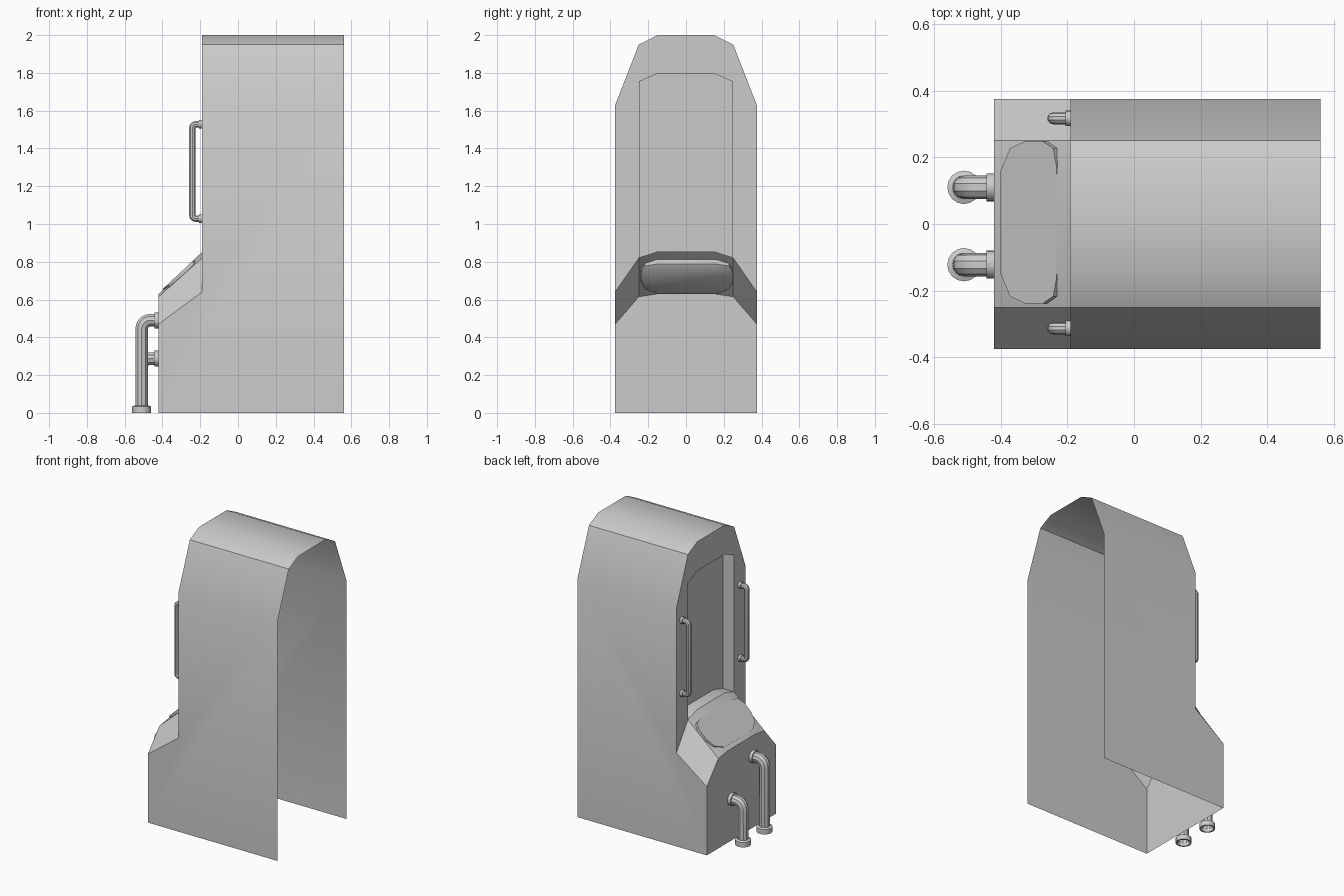
import bpy, bmesh, math
from mathutils import Vector

if "Cube" in bpy.data.objects:
    bpy.data.objects.remove(bpy.data.objects["Cube"])

XF, XM, XB, XD = -0.42, -0.19, 0.56, -0.107   # console front, cabinet front, open rear, recess floor


def make_mesh(name, faces):
    """Build a welded mesh from lists of face corner points."""
    bm = bmesh.new()
    for f in faces:
        bm.faces.new([bm.verts.new(p) for p in f])
    bmesh.ops.remove_doubles(bm, verts=bm.verts, dist=0.0005)
    bmesh.ops.recalc_face_normals(bm, faces=bm.faces)
    me = bpy.data.meshes.new(name)
    bm.to_mesh(me)
    bm.free()
    ob = bpy.data.objects.new(name, me)
    bpy.context.collection.objects.link(ob)
    smooth(ob)
    return ob


def smooth(ob):
    bpy.ops.object.select_all(action='DESELECT')
    ob.select_set(True)
    bpy.context.view_layer.objects.active = ob
    bpy.ops.object.shade_smooth_by_angle(angle=math.radians(30))


def arch(x, half):
    """Full symmetric arch at x from one half given as (y, z)."""
    return [(x, y, z) for y, z in half] + [(x, -y, z) for y, z in reversed(half)]


def strip(a, b, closed=False):
    n = len(a)
    return [[a[i], a[(i + 1) % n], b[(i + 1) % n], b[i]] for i in range(n if closed else n - 1)]


def tube(name, corners, r, bend, caps=True):
    """Round pipe through corner points with rounded elbows."""
    c = [Vector(p) for p in corners]
    pts = [c[0]]
    for p, q, s in zip(c, c[1:], c[2:]):
        u, v = (p - q).normalized() * bend, (s - q).normalized() * bend
        for k in range(6):
            a = k / 5 * math.pi / 2
            pts.append(q + u * (1 - math.sin(a)) + v * (1 - math.cos(a)))
    pts.append(c[-1])
    cu = bpy.data.curves.new(name, 'CURVE')
    cu.dimensions = '3D'
    cu.bevel_depth, cu.bevel_resolution, cu.use_fill_caps = r, 3, caps
    sp = cu.splines.new('POLY')
    sp.points.add(len(pts) - 1)
    for sp_p, p in zip(sp.points, pts):
        sp_p.co = (*p, 1)
    ob = bpy.data.objects.new(name, cu)
    bpy.context.collection.objects.link(ob)
    bpy.ops.object.select_all(action='DESELECT')
    ob.select_set(True)
    bpy.context.view_layer.objects.active = ob
    bpy.ops.object.convert(target='MESH')
    smooth(bpy.context.view_layer.objects.active)


def collar(name, loc, r, depth, along_x=True):
    bpy.ops.mesh.primitive_cylinder_add(vertices=16, radius=r, depth=depth, location=loc,
                                        rotation=(0, math.pi / 2 if along_x else 0, 0))
    ob = bpy.context.object
    ob.name = name
    smooth(ob)


# Cabinet: thin shell, open at the rear (+x) and underneath
roof = [(0.375, 1.63), (0.25, 1.95), (0.15, 2.0)]
low = [(0.375, 0.47), (0.25, 0.615), (0.15, 0.63)]
high = [(0.375, 0.64), (0.25, 0.82), (0.15, 0.852)]
door = [(0.25, 0.82), (0.25, 1.755), (0.15, 1.80)]
faces = strip(arch(XB, roof), arch(XM, roof))
faces += strip(arch(XF, low), arch(XM, high))
faces.append(arch(XF, [(0.375, 0)] + low))
for y in (0.375, -0.375):
    faces.append([(XB, y, 0), (XB, y, 1.63), (XM, y, 1.63), (XM, y, 0.64), (XF, y, 0.47), (XF, y, 0)])
outer = arch(XM, [(0.375, 0.64)] + roof)
inner = arch(XM, [door[0], door[1], door[1], door[2]])
for q in strip(outer, inner):
    faces.append(list(dict.fromkeys(q)))
# Recessed doorway
opening = arch(XM, door + [])
sill = [(XM, -0.15, 0.852), (XM, 0.15, 0.852)]
loop = opening + sill
floor = [(XD, y, z) for _, y, z in loop]
faces += strip(loop, floor, True) + [floor]
make_mesh("cabinet_shell", faces)

# Tilted control screen set into the console slope
half = [(-0.40, 0.155), (-0.372, 0.222), (-0.325, 0.244), (-0.275, 0.244), (-0.242, 0.222), (-0.232, 0.165)]
outline = half + [(x, -y) for x, y in reversed(half)]


def screen_ring(scale, sink):
    ring = []
    for x, y in outline:
        d = (x + 0.316) * scale
        ring.append((-0.316 + d + sink, 0.005 + y * (1 - (1 - scale) * 0.3), 0.733 + d * 0.94 - sink))
    return ring


top, mid, base = screen_ring(1, 0), screen_ring(1, 0.025), screen_ring(0.7, 0.035)
make_mesh("control_screen", [top, base] + strip(top, mid, True) + strip(mid, base, True))

# Grab handles on both sides of the doorway
for y, side in ((0.317, "left"), (-0.313, "right")):
    tube("handle_" + side, [(XM, y, 1.528), (-0.242, y, 1.528), (-0.242, y, 1.028), (XM, y, 1.028)], 0.018, 0.02)
    for z in (1.528, 1.028):
        collar("handle_mount_" + side, (-0.198, y, z), 0.023, 0.016)

# Service pipes at the console front
for y, z, side in ((0.11, 0.287, "short"), (-0.122, 0.49, "tall")):
    tube("pipe_" + side, [(XF, y, z), (-0.51, y, z), (-0.51, y, 0.015)], 0.035, 0.045, False)
    collar("pipe_flange_" + side, (-0.431, y, z), 0.042, 0.022)
    # Open-bottomed foot collar
    rings = [[(-0.51 + r * math.cos(k * math.pi / 8), y + r * math.sin(k * math.pi / 8), h)
              for k in range(16)] for r, h in ((0.035, 0.04), (0.05, 0.034), (0.05, 0), (0.04, 0), (0.04, 0.025), (0.034, 0.025))]
    make_mesh("pipe_foot_" + side, [f for a, b in zip(rings, rings[1:]) for f in strip(a, b, True)])
